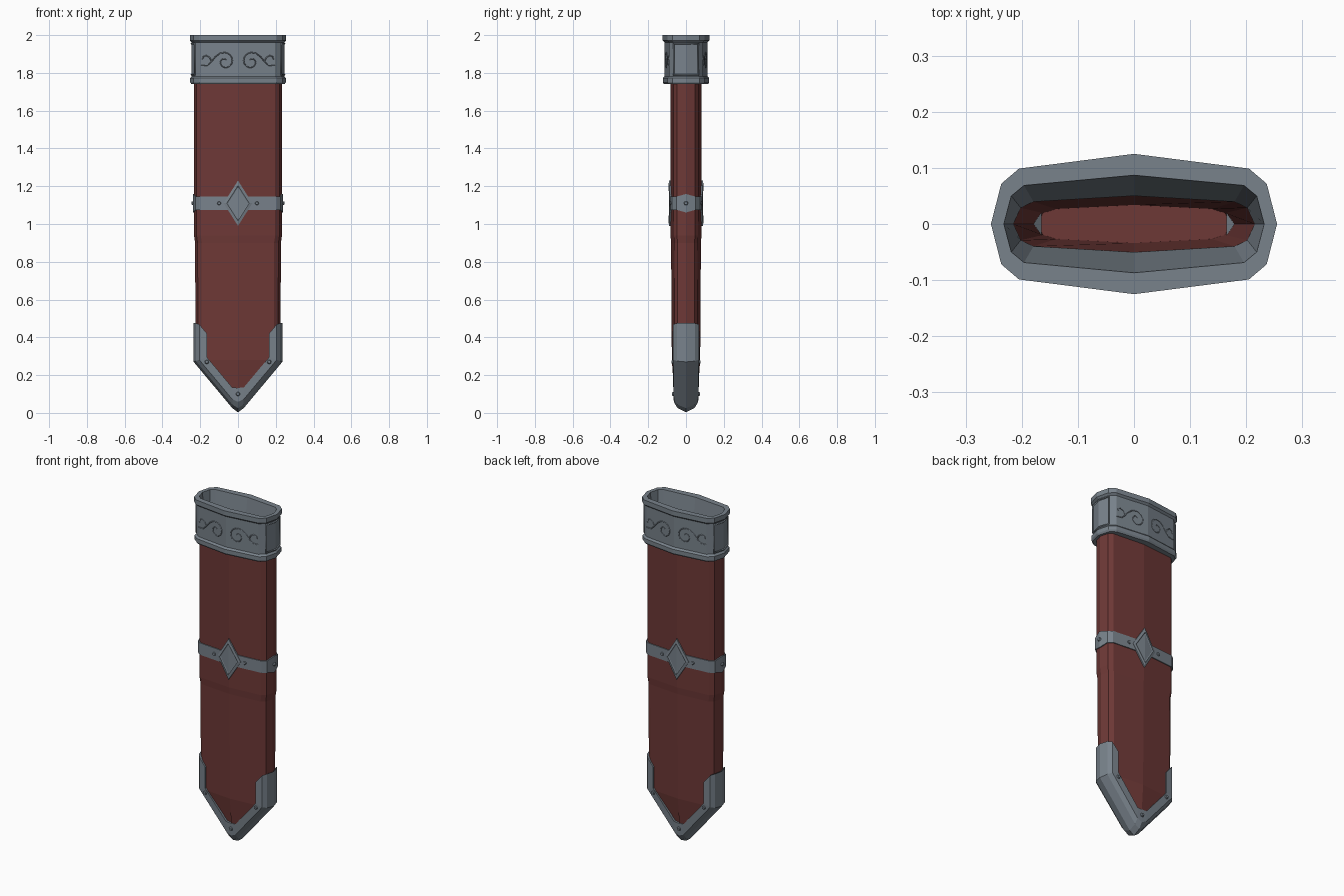
import bpy, bmesh, math
from mathutils import Matrix, Vector

if "Cube" in bpy.data.objects:
    bpy.data.objects.remove(bpy.data.objects["Cube"])


def material(name, rgb):
    m = bpy.data.materials.new(name)
    m.diffuse_color = (*rgb, 1)
    m.use_nodes = True
    m.node_tree.nodes["Principled BSDF"].inputs["Base Color"].default_value = m.diffuse_color
    return m


METAL = material("grey_steel", (0.19, 0.225, 0.26))
LEATHER = material("dark_red_leather", (0.155, 0.04, 0.037))


def finish(bm, name, mat):
    bmesh.ops.remove_doubles(bm, verts=bm.verts, dist=1e-5)
    bmesh.ops.recalc_face_normals(bm, faces=bm.faces)
    me = bpy.data.meshes.new(name)
    bm.to_mesh(me)
    bm.free()
    me.materials.append(mat)
    ob = bpy.data.objects.new(name, me)
    bpy.context.collection.objects.link(ob)
    return ob


def loft(name, rings, mat, close=False, caps=False):
    """Skin a list of closed rings of 3D points."""
    bm = bmesh.new()
    vs = [[bm.verts.new(p) for p in r] for r in rings]
    n = len(vs[0])
    pairs = list(zip(vs, vs[1:])) + ([(vs[-1], vs[0])] if close else [])
    for a, b in pairs:
        for i in range(n):
            j = (i + 1) % n
            bm.faces.new((a[i], a[j], b[j], b[i]))
    if caps:
        bm.faces.new(vs[0])
        bm.faces.new(vs[-1])
    return finish(bm, name, mat)


def section(w, yc, c, z, tall=0.0):
    """Twelve-sided cross-section; tall lifts the two side points."""
    q = [(w, 0), (w - 0.37 * c, 0.575 * yc), (w - c, 0.79 * yc), (0, yc)]
    half = q + [(-x, y) for x, y in q[2::-1]]
    pts = half + [(x, -y) for x, y in half[-2:0:-1]]
    return [(x, y, z + (tall if y == 0 else 0)) for x, y in pts]


def front_y(x, yc, w, c):
    return yc * (1 - 0.21 * abs(x) / (w - c))


# leather body: tip, outside, top edge, inside, floor
C = 0.036
loft("leather_body", [
    [(0, 0, 0.05)] * 12,
    section(0.045, 0.060, C, 0.07),
    section(0.225, 0.075, C, 0.28),
    section(0.227, 0.079, C, 0.90),
    section(0.233, 0.082, C, 0.94),
    section(0.233, 0.083, C, 1.742),
    section(0.215, 0.050, C, 1.742),
    section(0.175, 0.034, C, 0.30),
    [(0, 0, 0.30)] * 12], LEATHER)

# throat collar with raised rims and tapered mouth
K = 0.05
loft("throat_collar", [
    section(0.215, 0.050, C, 1.74),
    section(0.247, 0.117, K, 1.74),
    section(0.253, 0.123, K, 1.75),
    section(0.253, 0.123, K, 1.772),
    section(0.245, 0.113, K, 1.782),
    section(0.245, 0.113, K, 1.962),
    section(0.255, 0.125, K, 1.972),
    section(0.255, 0.125, K, 2.0),
    section(0.232, 0.087, C, 2.0)], METAL, close=True)

# middle band, widened at the two narrow sides
loft("middle_band", [
    section(0.228, 0.076, C, 1.075, -0.014),
    section(0.239, 0.088, C, 1.075, -0.014),
    section(0.239, 0.088, C, 1.145, 0.014),
    section(0.228, 0.076, C, 1.145, 0.014)], METAL, close=True)


# diamond plates folded over the central ridge
def diamond_ring(s, k, off):
    pts = [(-0.076 * k, 0), (0, 0.12 * k), (0.076 * k, 0), (0, -0.12 * k)]
    return [(x, s * (front_y(x, 0.083, 0.233, C) + off), 1.11 + z) for x, z in pts]


for s, side in ((-1, "front"), (1, "back")):
    loft("diamond_plate_" + side, [
        diamond_ring(s, 1.0, -0.004), diamond_ring(s, 1.0, 0.007),
        diamond_ring(s, 0.78, 0.010), diamond_ring(s, 0.70, 0.007),
        diamond_ring(s, 0.0, 0.007)], METAL)


# chape: flange section swept along the pointed outline
def outline(d):
    top = 0.475 - max(0, d - 0.025) * 1.2
    half = [(0.235 - d, top), (0.235 - d, 0.27 + 0.363 * d),
            (0.03, 0.025 + 1.558 * d), (0, 0.003 + 1.85 * d)]
    return half + [(-x, z) for x, z in half[2::-1]]


flange = [(0.07, 0.03), (0.07, 0.071), (0.03, 0.068), (0.012, 0.047), (0, 0)]
flange += [(d, -y) for d, y in flange[3::-1]]
paths = [(outline(d), y) for d, y in flange]
loft("chape", [[(p[i][0], y * (0.95 if 2 <= i <= 4 else 1), p[i][1]) for p, y in paths]
               for i in range(7)], METAL, caps=True)


# rivets
def rivet(name, pos, direction):
    bm = bmesh.new()
    rot = Vector(direction).to_track_quat('Z', 'Y').to_matrix().to_4x4()
    bmesh.ops.create_cone(bm, cap_ends=True, segments=8, radius1=0.013, radius2=0.008,
                          depth=0.012, matrix=Matrix.Translation(pos) @ rot)
    finish(bm, name, METAL)


for s in (-1, 1):
    rivet("chape_rivet_tip", (0, s * 0.069, 0.10), (0, s, 0))
    rivet("band_rivet_side", (s * 0.239, 0, 1.11), (s, 0, 0))
    for m in (-1, 1):
        rivet("chape_rivet", (m * 0.165, s * 0.071, 0.27), (0, s, 0))
        rivet("band_rivet", (m * 0.1, s * front_y(0.1, 0.088, 0.239, C), 1.11), (0, s, 0))


# engraved-style relief lines on the collar
def relief(name, pts, r, cyclic=False):
    cu = bpy.data.curves.new(name, 'CURVE')
    cu.dimensions = '3D'
    cu.bevel_depth = r
    cu.bevel_resolution = 0
    sp = cu.splines.new('POLY')
    sp.points.add(len(pts) - 1)
    for q, p in zip(sp.points, pts):
        q.co = (*p, 1)
    sp.use_cyclic_u = cyclic
    cu.materials.append(METAL)
    bpy.context.collection.objects.link(bpy.data.objects.new(name, cu))


spiral = []
for i in range(25):
    t = i / 24
    a, r = math.radians(90 + 400 * (1 - t)), 0.010 + 0.038 * t
    spiral.append((0.07 + r * math.cos(a), 1.86 + r * math.sin(a)))
vine = spiral + [(0.095, 1.904), (0.12, 1.885), (0.14, 1.86), (0.162, 1.84), (0.195, 1.838)]
leaf = [(0.14, 1.86), (0.15, 1.882), (0.168, 1.892), (0.185, 1.885), (0.188, 1.87)]

for s in (-1, 1):
    for m in (-1, 1):
        for nm, line in (("scroll_vine", vine), ("scroll_leaf", leaf)):
            relief(nm, [(m * x, s * front_y(x, 0.113, 0.245, K), z) for x, z in line], 0.0028)
    # framed panel on each narrow side
    relief("side_frame", [(s * (0.246 - 0.28 * abs(y)), y, z) for y, z in (
        (-0.065, 1.79), (0, 1.79), (0.065, 1.79),
        (0.065, 1.954), (0, 1.954), (-0.065, 1.954))], 0.005, True)
